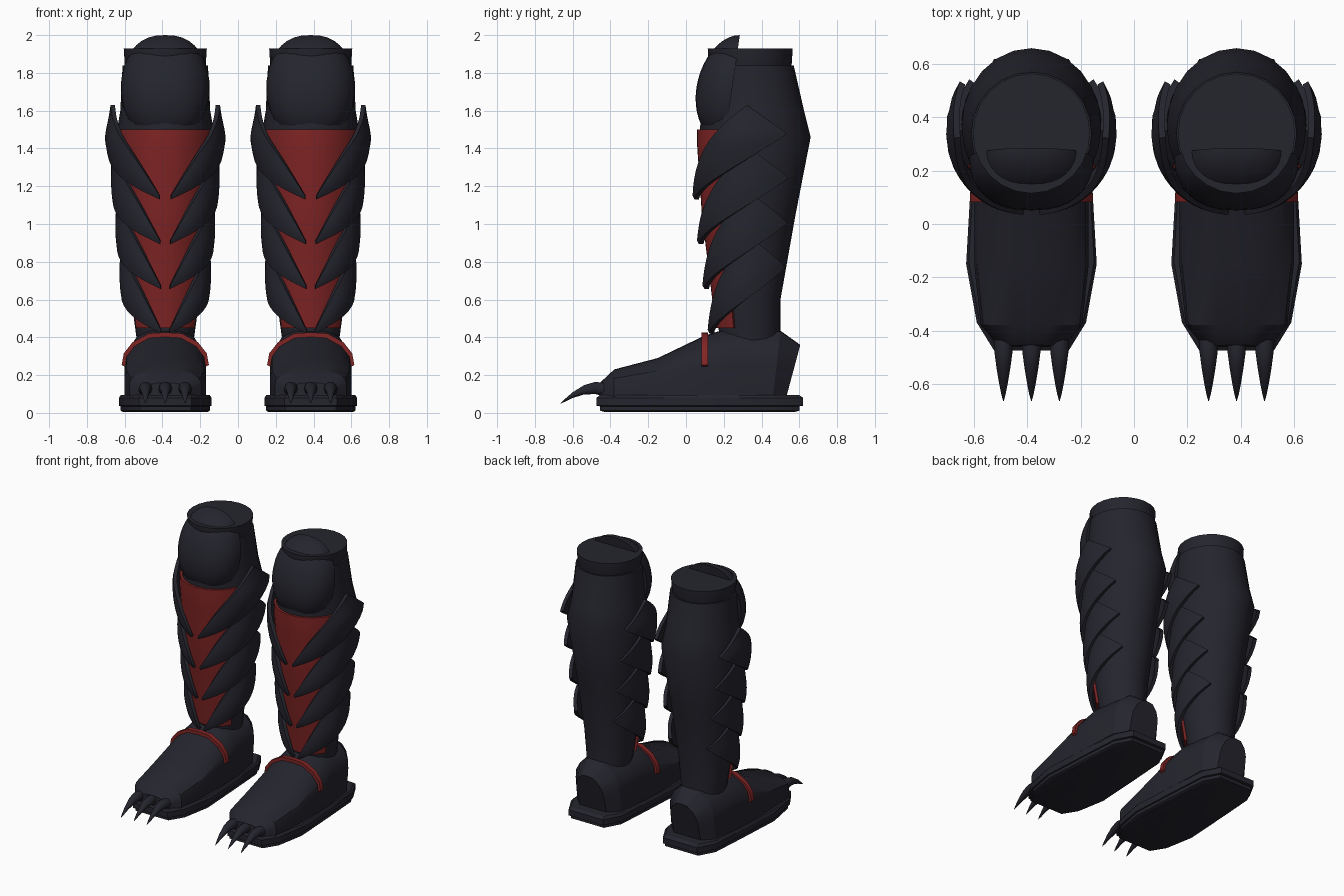
import bpy, bmesh
from math import sin, cos, pi, radians

old = bpy.data.objects.get("Cube")
if old:
    bpy.data.objects.remove(old, do_unlink=True)

LEG_X = 0.385


def material(name, rgb):
    m = bpy.data.materials.new(name)
    m.use_nodes = True
    m.diffuse_color = (*rgb, 1)
    bsdf = m.node_tree.nodes["Principled BSDF"]
    bsdf.inputs["Base Color"].default_value = (*rgb, 1)
    bsdf.inputs["Roughness"].default_value = 0.7
    return m


DARK = material("dark navy", (0.018, 0.018, 0.027))
RED = material("deep red", (0.22, 0.018, 0.018))


def place(name, bm, mat, angle=35):
    """Put the same mesh on both legs."""
    bmesh.ops.recalc_face_normals(bm, faces=bm.faces)
    mesh = bpy.data.meshes.new(name)
    bm.to_mesh(mesh)
    bm.free()
    mesh.materials.append(mat)
    for side, x in (("left", LEG_X), ("right", -LEG_X)):
        ob = bpy.data.objects.new(side + "_" + name, mesh)
        ob.location.x = x
        bpy.context.collection.objects.link(ob)
    bpy.ops.object.select_all(action="DESELECT")
    ob.select_set(True)
    bpy.context.view_layer.objects.active = ob
    bpy.ops.object.shade_smooth_by_angle(angle=radians(angle))


def loft(name, rings, mat, angle=35):
    """Skin closed rings of points and cap both ends."""
    bm = bmesh.new()
    loops = [[bm.verts.new(p) for p in ring] for ring in rings]
    n = len(loops[0])
    for a, b in zip(loops, loops[1:]):
        for i in range(n):
            j = (i + 1) % n
            bm.faces.new((a[i], a[j], b[j], b[i]))
    bm.faces.new(loops[0])
    bm.faces.new(loops[-1])
    place(name, bm, mat, angle)


def mirrored(half):
    """Close a half outline, whose first point may lie on the middle plane."""
    return half + [(-p[0], *p[1:]) for p in reversed(half) if p[0] > 0]


# Leg profile: height, front y, back y, half width
PROFILE = [(0.38, 0.18, 0.50, 0.15), (0.60, 0.155, 0.50, 0.18),
           (1.05, 0.10, 0.58, 0.22), (1.46, 0.072, 0.66, 0.262),
           (1.60, 0.08, 0.625, 0.238), (1.84, 0.11, 0.57, 0.226)]


def leg_point(deg, z, off=0.0):
    """Point on the leg: 0 degrees is the front, 90 the side."""
    zc = min(max(z, PROFILE[0][0]), PROFILE[-1][0])
    for a, b in zip(PROFILE, PROFILE[1:]):
        if zc <= b[0]:
            t = (zc - a[0]) / (b[0] - a[0])
            front, back, rx = (a[i] + (b[i] - a[i]) * t for i in (1, 2, 3))
            break
    th = radians(deg)
    ry = (back - front) / 2
    return ((rx + off) * sin(th), (front + back) / 2 - (ry + off) * cos(th), z)


# Leg shaft
SIDES = 24
loft("leg_shaft", [[leg_point(i * 360 / SIDES, row[0]) for i in range(SIDES)]
                   for row in PROFILE], DARK)

# Collar and flat top
loft("collar", [[(r * sin(i * 2 * pi / SIDES), 0.34 - (r + 0.005) * cos(i * 2 * pi / SIDES), z)
                 for i in range(SIDES)]
                for z, r in ((1.80, 0.20), (1.835, 0.214), (1.93, 0.22))], DARK)

# Knee cap: half ellipsoid leaning back, its crown rising through the top
bm = bmesh.new()
bmesh.ops.create_uvsphere(bm, u_segments=32, v_segments=20, radius=1)
bmesh.ops.bisect_plane(bm, geom=bm.verts[:] + bm.edges[:] + bm.faces[:], dist=0.0001,
                       plane_co=(0, 0, 0), plane_no=(0, 1, 0), clear_outer=True)
bmesh.ops.holes_fill(bm, edges=[e for e in bm.edges if e.is_boundary])
for v in bm.verts:
    x, y, z = v.co
    wide = abs(x) ** 0.8 * (1 if x > 0 else -1)
    v.co = (0.235 * wide, 0.245 + 0.19 * y + 0.04 * z, 1.72 + 0.28 * z)
place("knee_cap", bm, DARK)

# Red shin panel wrapped round the front
arc = [-62 + 124 * i / 16 for i in range(17)]
rows = [0.45 + 1.05 * i / 14 for i in range(15)]
loft("shin_panel", [[leg_point(a, z, 0.016) for a in arc] +
                    [leg_point(a, z, -0.01) for a in reversed(arc)] for z in rows], RED)

# Four pairs of overlapping shin plates
STEPS, ACROSS, THICK = 14, 8, 0.024


def shin_plate(k, side):
    drop = 0.237 * k
    tip_z, top_z, back_z = 1.13 - drop, 1.63 - drop, 1.48 - drop
    top_a, back_a = 85 + 3 * k, 120 + 7 * k
    top_off = 0.055 if k == 0 else 0.03
    rings = []
    for s in range(STEPS + 1):
        t = s / STEPS
        swell = sin(pi * t)
        low = (6 + (back_a - 6) * t, tip_z + (back_z - tip_z) * t - 0.03 * swell)
        high = (6 + (top_a - 6) * t, tip_z + 0.02 + (top_z - tip_z - 0.02) * t + 0.05 * swell)
        outer, inner = [], []
        for c in range(ACROSS + 1):
            v = c / ACROSS
            a = low[0] + (high[0] - low[0]) * v
            z = low[1] + (high[1] - low[1]) * v
            edge = top_off + (0.06 - top_off) * (1 - t) ** 3
            off = 0.052 + (edge - 0.052) * v + 0.012 * sin(pi * v) * swell
            outer.append(leg_point(a * side, z, off))
            inner.append(leg_point(a * side, z, off - THICK))
        rings.append(outer + inner[::-1])
    return rings


for k in range(4):
    for side, label in ((1, "outer"), (-1, "inner")):
        loft(f"shin_plate_{k + 1}_{label}", shin_plate(k, side), DARK, 40)

# Boot: arched sections from toe to heel
ARCH = [(0, 1), (0.38, 0.985), (0.75, 0.85), (0.95, 0.68), (1, 0.5), (1, 0)]


def boot_section(y_low, y_top, w, h, grow=0.0):
    return [((w + grow) * u, y_low + (y_top - y_low) * v, 0.08 + (h + grow - 0.08) * v)
            for u, v in ARCH]


BOOT = [(-0.46, -0.455, 0.12, 0.16), (-0.38, -0.38, 0.19, 0.23),
        (-0.15, -0.15, 0.215, 0.29), (0.10, 0.10, 0.215, 0.41),
        (0.25, 0.25, 0.205, 0.455), (0.46, 0.50, 0.18, 0.435),
        (0.53, 0.605, 0.11, 0.36)]
loft("boot", [mirrored(boot_section(*s)) for s in BOOT], DARK, 30)

# Red strap over the instep
outer, inner = (mirrored(boot_section(0.10, 0.10, 0.215, 0.41, g)[:5]) for g in (0.016, -0.01))
# Rotate the arch so that it runs from one end to the other
outer, inner = outer[5:] + outer[:5], inner[5:] + inner[:5]
loft("strap", [[(o[0], 0.083, o[2]), (o[0], 0.117, o[2]), (i[0], 0.117, i[2]), (i[0], 0.083, i[2])]
               for o, i in zip(outer, inner)], RED, 30)

# Two-layer sole
OUTLINE = mirrored([(0.14, -0.475), (0.205, -0.37), (0.245, -0.15),
                    (0.225, 0.2), (0.205, 0.5), (0.14, 0.62)])
loft("sole", [[(x * s, 0.07 + (y - 0.07) * s, z) for x, y in OUTLINE]
              for z, s in ((0.005, 0.92), (0.012, 0.965), (0.035, 0.965), (0.038, 1),
                           (0.08, 1), (0.095, 0.96))], DARK, 30)

# Three curved toe claws
CLAW = [(-0.42, 0.12, 0.038), (-0.48, 0.132, 0.034), (-0.54, 0.122, 0.026),
        (-0.60, 0.094, 0.016), (-0.64, 0.067, 0.008), (-0.665, 0.05, 0.001)]
for n, x in enumerate((-0.105, 0, 0.105)):
    loft(f"claw_{n + 1}", [[(x + r * cos(i * pi / 5), y, z + r * sin(i * pi / 5))
                            for i in range(10)] for y, z, r in CLAW], DARK, 40)
